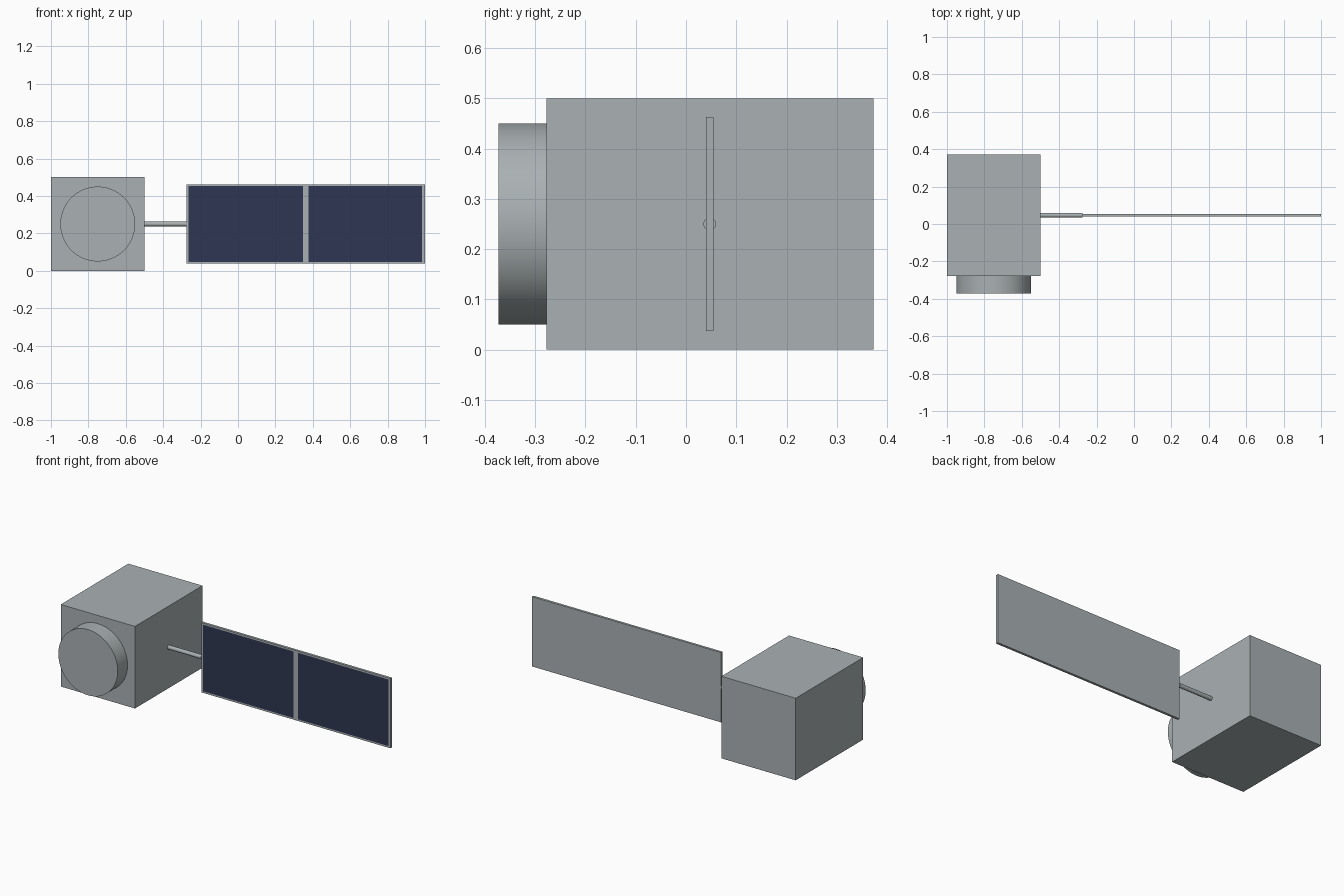
import bpy, bmesh, math
from mathutils import Vector

old = bpy.data.objects.get("Cube")
if old:
    bpy.data.objects.remove(old, do_unlink=True)


def material(name, colour):
    m = bpy.data.materials.new(name)
    m.use_nodes = True
    m.diffuse_color = colour
    m.node_tree.nodes["Principled BSDF"].inputs["Base Color"].default_value = colour
    return m


grey = material("metal grey", (0.40, 0.44, 0.45, 1))
navy = material("cell navy", (0.028, 0.037, 0.085, 1))


def box(name, low, high, mat):
    low, high = Vector(low), Vector(high)
    bpy.ops.mesh.primitive_cube_add(size=1, location=(low + high) / 2)
    ob = bpy.context.object
    ob.name = name
    ob.scale = high - low
    bpy.ops.object.transform_apply(location=True, rotation=False, scale=True)
    ob.data.materials.append(mat)
    return ob


def cylinder(name, radius, length, centre, rotation, sides):
    bpy.ops.mesh.primitive_cylinder_add(vertices=sides, radius=radius, depth=length,
                                        location=centre, rotation=rotation)
    ob = bpy.context.object
    ob.name = name
    ob.data.materials.append(grey)
    bpy.ops.object.shade_smooth_by_angle(angle=math.radians(40))
    return ob


# Main body, front drum and the arm that carries the panel
mid_z, panel_y, body_front = 0.25, 0.047, -0.2775
box("body", (-1, body_front, 0), (-0.5, 0.3725, 0.5), grey)
cylinder("front_drum", 0.2, 0.095, (-0.75, body_front - 0.0475, mid_z),
         (math.pi / 2, 0, 0), 96)
cylinder("panel_arm", 0.0125, 0.225, (-0.3875, panel_y, mid_z),
         (0, math.pi / 2, 0), 32)

# Panel: two cells cut into the front face
panel = box("solar_panel", (-0.275, panel_y - 0.0075, 0.0375),
            (1, panel_y + 0.0075, 0.4625), grey)
panel.data.materials.append(navy)
cells = [(-0.265, 0.3475), (0.3775, 0.985)]
cell_low, cell_high = 0.0475, 0.4525
bm = bmesh.new()
bm.from_mesh(panel.data)
cuts = [((x, 0, 0), (1, 0, 0)) for pair in cells for x in pair]
cuts += [((0, 0, z), (0, 0, 1)) for z in (cell_low, cell_high)]
for point, normal in cuts:
    bmesh.ops.bisect_plane(bm, geom=bm.verts[:] + bm.edges[:] + bm.faces[:],
                           plane_co=Vector(point) - panel.location, plane_no=normal)
bm.normal_update()
for f in bm.faces:
    c = f.calc_center_median() + panel.location
    inside = any(a < c.x < b for a, b in cells) and cell_low < c.z < cell_high
    if inside and f.normal.y < -0.9:
        f.material_index = 1
bm.to_mesh(panel.data)
bm.free()
